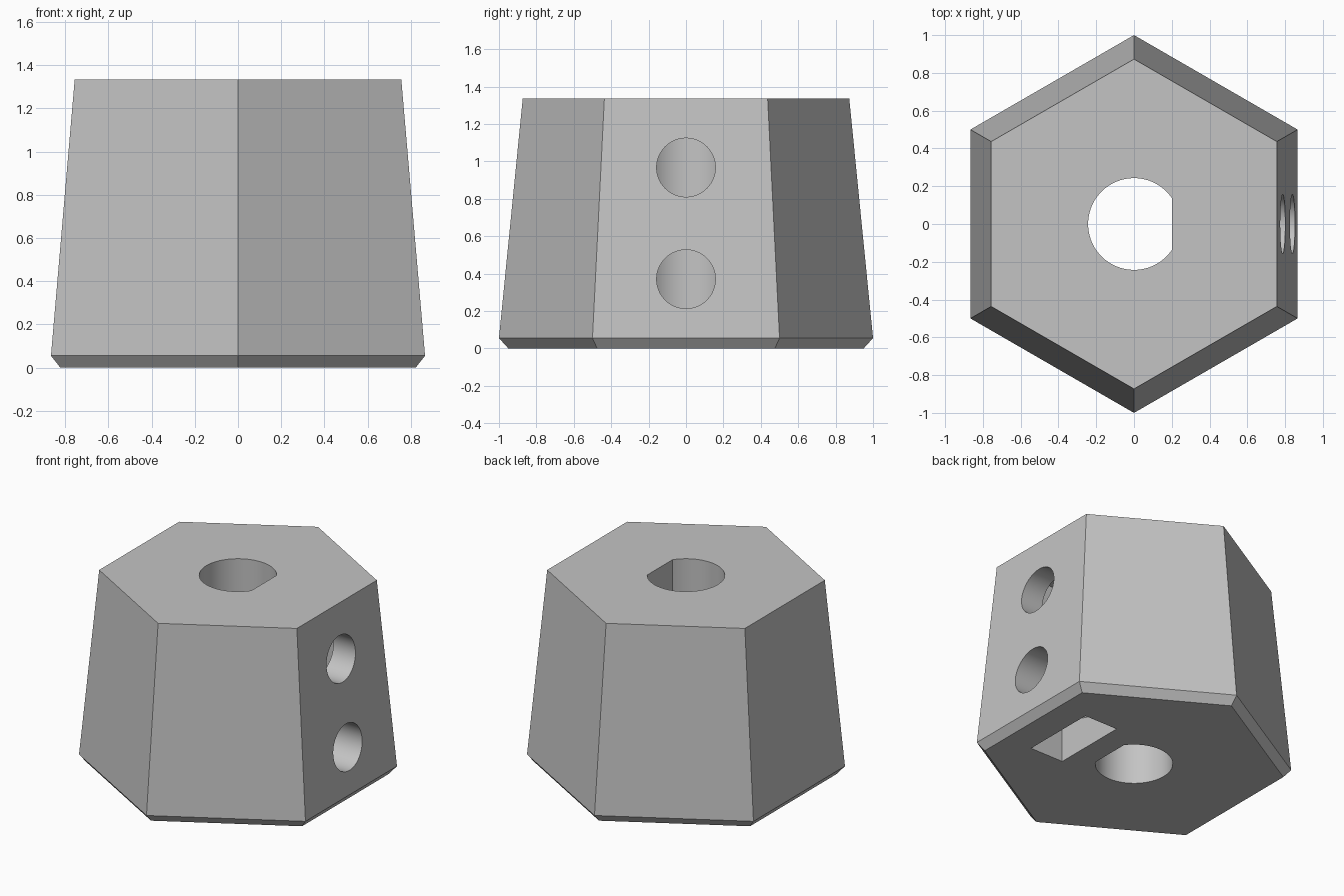
import bpy, bmesh, math

if "Cube" in bpy.data.objects:
    bpy.data.objects.remove(bpy.data.objects["Cube"])

grey = bpy.data.materials.new("plain grey")
grey.diffuse_color = (0.55, 0.55, 0.55, 1)
grey.use_nodes = True
grey.node_tree.nodes["Principled BSDF"].inputs["Base Color"].default_value = grey.diffuse_color


def loft(name, rings):
    """Closed solid through equally long rings of points."""
    bm = bmesh.new()
    loops = [[bm.verts.new(p) for p in ring] for ring in rings]
    n = len(loops[0])
    for a, b in zip(loops, loops[1:]):
        for i in range(n):
            j = (i + 1) % n
            bm.faces.new((a[i], a[j], b[j], b[i]))
    bm.faces.new(loops[0][::-1])
    bm.faces.new(loops[-1])
    bmesh.ops.recalc_face_normals(bm, faces=bm.faces)
    mesh = bpy.data.meshes.new(name)
    bm.to_mesh(mesh)
    bm.free()
    mesh.materials.append(grey)
    obj = bpy.data.objects.new(name, mesh)
    bpy.context.collection.objects.link(obj)
    return obj


def hexagon(r, z):
    angles = [math.radians(90 + 60 * i) for i in range(6)]
    return [(r * math.cos(a), r * math.sin(a), z) for a in angles]


def circle(r, n=64):
    angles = [2 * math.pi * i / n for i in range(n)]
    return [(r * math.cos(a), r * math.sin(a)) for a in angles]


# Tapered hexagonal body with a chamfered foot
body = loft("knob_body", [hexagon(0.95, 0), hexagon(1.0, 0.055), hexagon(0.873, 1.335)])

# D-shaped shaft bore: an arc closed by a flat on the right
half = math.acos(0.2 / 0.243)
arc = [half + (2 * math.pi - 2 * half) * i / 56 for i in range(57)]
d_shape = [(0.243 * math.cos(a), 0.243 * math.sin(a)) for a in arc]
cutters = [loft("shaft_bore_cutter", [[(x, y, z) for x, y in d_shape] for z in (-0.2, 1.6)])]

# Nut slot, open at the bottom
slot = [(0.365, -0.265), (0.62, -0.265), (0.62, 0.265), (0.365, 0.265)]
cutters.append(loft("nut_slot_cutter", [[(x, y, z) for x, y in slot] for z in (-0.2, 1.23)]))

# Two set-screw holes from the right face into the bore
for height in (0.37, 0.967):
    cutters.append(loft("screw_hole_cutter",
                        [[(x, y, height + z) for y, z in circle(0.157)] for x in (0.0, 1.2)]))

bpy.context.view_layer.objects.active = body
for cutter in cutters:
    mod = body.modifiers.new("cut", 'BOOLEAN')
    mod.operation = 'DIFFERENCE'
    mod.solver = 'EXACT'
    mod.object = cutter
    bpy.ops.object.modifier_apply(modifier=mod.name)
    bpy.data.objects.remove(cutter)

bpy.ops.object.select_all(action='DESELECT')
body.select_set(True)
bpy.ops.object.shade_smooth_by_angle(angle=math.radians(30))
